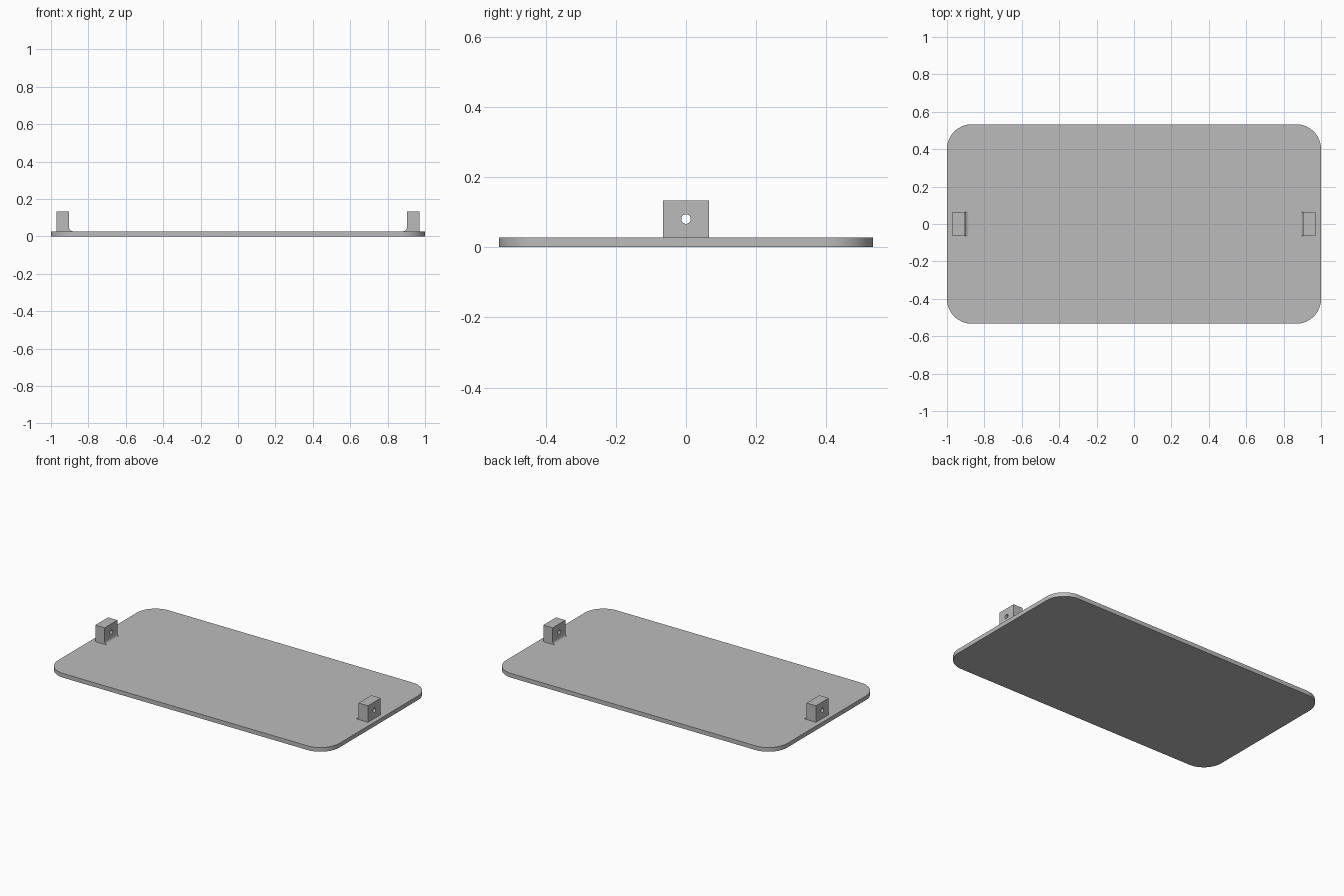
import bpy, bmesh
from math import sin, cos, pi, radians
from mathutils import Matrix

if "Cube" in bpy.data.objects:
    bpy.data.objects.remove(bpy.data.objects["Cube"])

HALF_X, HALF_Y, THICK, CORNER = 1.0, 0.533, 0.027, 0.133
LUG_IN, LUG_OUT, LUG_TOP, LUG_HALF = 0.903, 0.97, 0.133, 0.065
FILLET, HOLE_R, HOLE_Z = 0.02, 0.0135, 0.08

grey = bpy.data.materials.new("plain grey")
grey.use_nodes = True
colour = (0.5, 0.5, 0.5, 1)
grey.diffuse_color = colour
grey.node_tree.nodes["Principled BSDF"].inputs["Base Color"].default_value = colour


def arc(cx, cy, r, start, end, steps):
    angles = [radians(start + (end - start) * i / steps) for i in range(steps + 1)]
    return [(cx + r * cos(a), cy + r * sin(a)) for a in angles]


def finish(name, bm):
    bmesh.ops.recalc_face_normals(bm, faces=bm.faces)
    mesh = bpy.data.meshes.new(name)
    bm.to_mesh(mesh)
    bm.free()
    obj = bpy.data.objects.new(name, mesh)
    bpy.context.collection.objects.link(obj)
    mesh.materials.append(grey)
    return obj


def prism(name, points, depth):
    """Extrude a closed outline of 3D points along a vector."""
    bm = bmesh.new()
    face = bm.faces.new([bm.verts.new(p) for p in points])
    new = bmesh.ops.extrude_face_region(bm, geom=[face])["geom"]
    bmesh.ops.translate(bm, vec=depth,
                        verts=[v for v in new if isinstance(v, bmesh.types.BMVert)])
    return finish(name, bm)


def smooth(obj):
    bpy.ops.object.select_all(action="DESELECT")
    obj.select_set(True)
    bpy.context.view_layer.objects.active = obj
    bpy.ops.object.shade_smooth_by_angle(angle=radians(30))


# Rounded base plate
outline = []
for i, (sx, sy) in enumerate([(1, 1), (-1, 1), (-1, -1), (1, -1)]):
    outline += arc(sx * (HALF_X - CORNER), sy * (HALF_Y - CORNER), CORNER,
                   i * 90, i * 90 + 90, 16)
plate = prism("base_plate", [(x, y, 0) for x, y in outline], (0, 0, THICK))
smooth(plate)

# Pin lugs with a fillet on the inner foot and a drilled hole
profile = [(LUG_OUT, THICK), (LUG_OUT, LUG_TOP), (LUG_IN, LUG_TOP)]
profile += arc(LUG_IN - FILLET, THICK + FILLET, FILLET, 0, -90, 8)
for name, side in (("left_lug", 1), ("right_lug", -1)):
    lug = prism(name, [(side * x, -LUG_HALF, z) for x, z in profile],
                (0, 2 * LUG_HALF, 0))
    bm = bmesh.new()
    bmesh.ops.create_cone(
        bm, cap_ends=True, segments=32, radius1=HOLE_R, radius2=HOLE_R, depth=0.3,
        matrix=Matrix.Translation((side * LUG_IN, 0, HOLE_Z)) @ Matrix.Rotation(pi / 2, 4, "Y"))
    drill = finish(name + "_drill", bm)
    drill.hide_render = True
    cut = lug.modifiers.new("hole", "BOOLEAN")
    cut.operation, cut.solver, cut.object = "DIFFERENCE", "EXACT", drill
    bpy.context.view_layer.objects.active = lug
    bpy.ops.object.modifier_apply(modifier=cut.name)
    bpy.data.objects.remove(drill)
    smooth(lug)
